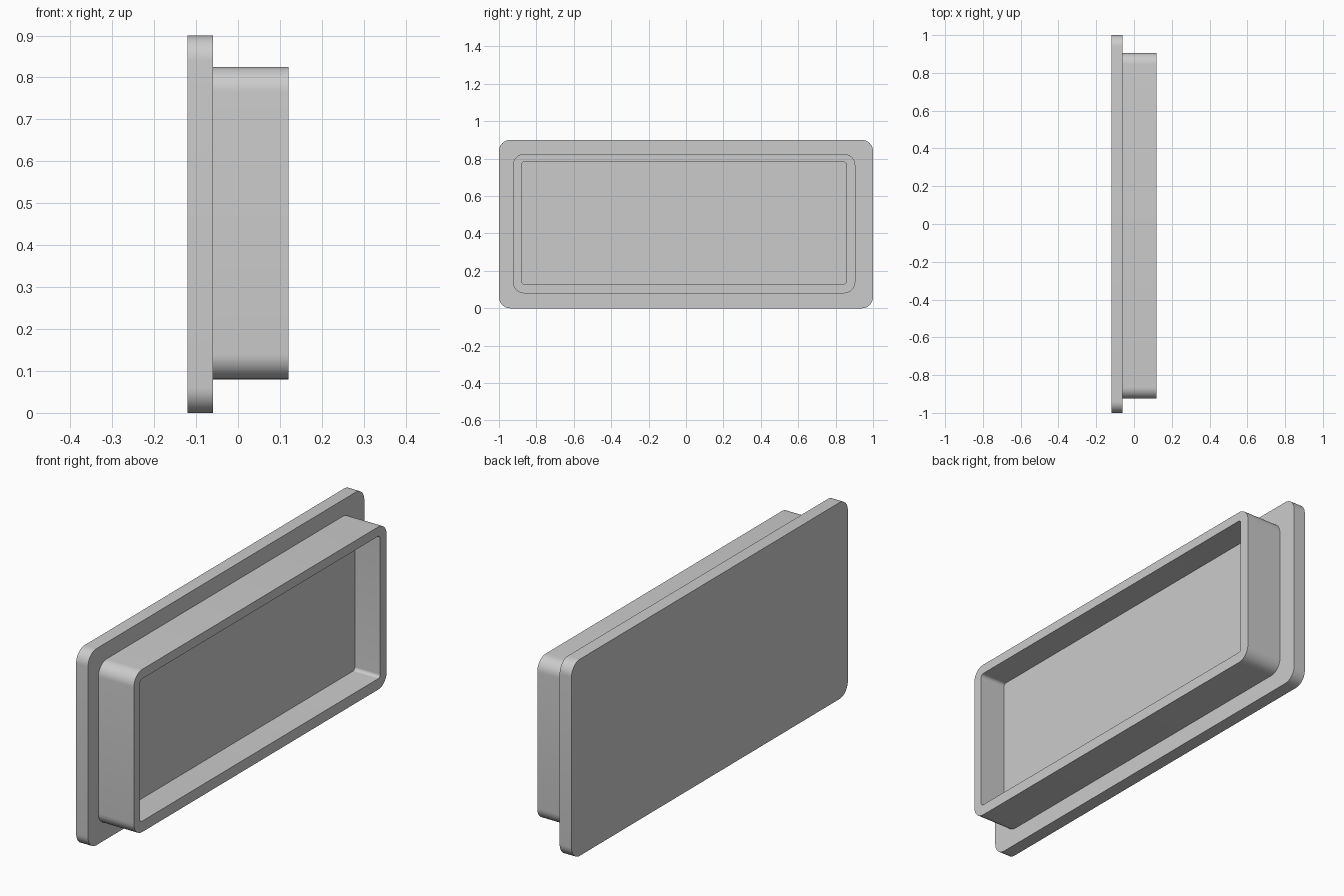
import bpy, bmesh
from math import pi, cos, sin, radians

cube = bpy.data.objects.get("Cube")
if cube:
    bpy.data.objects.remove(cube)

CORNER_STEPS = 10

grey = bpy.data.materials.new("plain grey")
grey.use_nodes = True
colour = (0.6, 0.6, 0.6, 1)
grey.diffuse_color = colour
grey.node_tree.nodes["Principled BSDF"].inputs["Base Color"].default_value = colour


def rounded_ring(bm, x, y0, y1, z0, z1, radius):
    """Ring of vertices around a rounded rectangle in the plane at x."""
    centres = [(y1 - radius, z1 - radius), (y0 + radius, z1 - radius),
               (y0 + radius, z0 + radius), (y1 - radius, z0 + radius)]
    ring = []
    for corner, (cy, cz) in enumerate(centres):
        for step in range(CORNER_STEPS + 1):
            a = (corner + step / CORNER_STEPS) * pi / 2
            ring.append(bm.verts.new((x, cy + radius * cos(a), cz + radius * sin(a))))
    return ring


# Outlines: y range, z range, corner radius
plate = (-1.0, 1.0, 0.0, 0.9, 0.06)
plug = (-0.925, 0.905, 0.08, 0.825, 0.06)
recess = (-0.88, 0.857, 0.13, 0.782, 0.015)

# Cover: plate, then hollow plug, then down into the recess
sections = [(-0.12, plate), (-0.06, plate), (-0.06, plug),
            (0.12, plug), (0.12, recess), (-0.008, recess)]
bm = bmesh.new()
rings = [rounded_ring(bm, x, *outline) for x, outline in sections]
for a, b in zip(rings, rings[1:]):
    for i in range(len(a)):
        j = (i + 1) % len(a)
        bm.faces.new((a[i], a[j], b[j], b[i]))

# Flat back of the plate and floor of the recess
bm.faces.new(rings[0])
bm.faces.new(rings[-1])
bmesh.ops.recalc_face_normals(bm, faces=bm.faces)

mesh = bpy.data.meshes.new("hollow_plug_cover")
bm.to_mesh(mesh)
bm.free()
mesh.materials.append(grey)
cover = bpy.data.objects.new("hollow_plug_cover", mesh)
bpy.context.collection.objects.link(cover)

# Smooth rounded corners, crisp rims
bpy.ops.object.select_all(action="DESELECT")
cover.select_set(True)
bpy.context.view_layer.objects.active = cover
bpy.ops.object.shade_smooth_by_angle(angle=radians(30))
